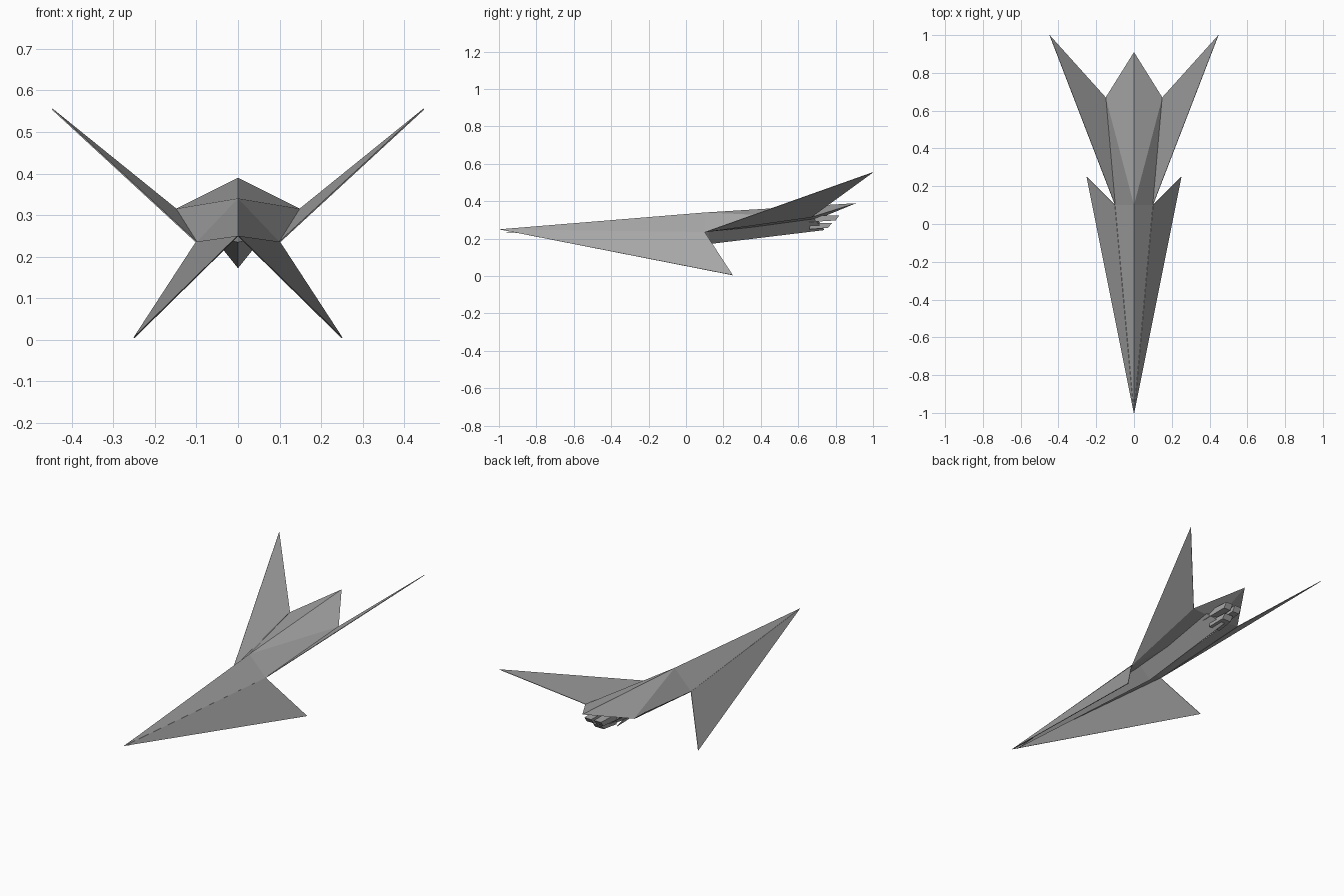
import bpy, bmesh

cube = bpy.data.objects.get("Cube")
if cube:
    bpy.data.objects.remove(cube, do_unlink=True)

grey = bpy.data.materials.new("hull grey")
grey.use_nodes = True
colour = (0.38, 0.38, 0.38, 1)
grey.diffuse_color = colour
grey.node_tree.nodes["Principled BSDF"].inputs["Base Color"].default_value = colour


def half_part(name, points, faces, thickness=0):
    """Build the +x half of a part and mirror it across x = 0."""
    bm = bmesh.new()
    verts = [bm.verts.new(p) for p in points]
    for f in faces:
        bm.faces.new([verts[i] for i in f])
    # complete the part by mirroring, welding the centre line
    copy = bmesh.ops.duplicate(bm, geom=bm.verts[:] + bm.edges[:] + bm.faces[:])["geom"]
    for v in copy:
        if isinstance(v, bmesh.types.BMVert):
            v.co.x *= -1
    bmesh.ops.reverse_faces(bm, faces=[f for f in copy if isinstance(f, bmesh.types.BMFace)])
    bmesh.ops.remove_doubles(bm, verts=bm.verts[:], dist=1e-5)
    bmesh.ops.recalc_face_normals(bm, faces=bm.faces[:])
    mesh = bpy.data.meshes.new(name)
    bm.to_mesh(mesh)
    bm.free()
    mesh.materials.append(grey)
    obj = bpy.data.objects.new(name, mesh)
    bpy.context.collection.objects.link(obj)
    if thickness:
        mod = obj.modifiers.new("Thickness", 'SOLIDIFY')
        mod.thickness = thickness
        mod.offset = 0
    return obj


nose = (0, -1, 0.25)
shoulder = (0.10, 0.10, 0.235)
corner = (0.15, 0.67, 0.315)

# Upper hull: long faceted dart with an overhanging tail point
half_part("hull",
          [nose, (0, 0.10, 0.34), shoulder, corner, (0, 0.91, 0.39),
           (0, 0.10, 0.25), (0, 0.68, 0.295)],
          [(0, 2, 1), (1, 2, 3), (1, 3, 4), (4, 3, 6),
           (2, 5, 6), (2, 6, 3), (0, 5, 2)])

# Wings: lower front pair and upper rear pair
half_part("front_wings", [nose, shoulder, (0.25, 0.25, 0.005)], [(0, 1, 2)], 0.003)
half_part("rear_wings", [shoulder, corner, (0.447, 1.0, 0.555)], [(0, 1, 2)], 0.003)

# Keel: narrow V-shaped underbody
half_part("keel",
          [(0, -0.97, 0.235), (0, 0.13, 0.172), (0.06, 0.12, 0.247), (0, 0.12, 0.255),
           (0, 0.74, 0.246), (0.075, 0.68, 0.308), (0, 0.70, 0.31)],
          [(0, 1, 2), (0, 2, 3), (1, 4, 5, 2), (2, 5, 6, 3), (4, 6, 5)])


# Exhausts: tapered faceted blocks under the tail
def exhaust(name, x0, x1, y0, y1, z0, z1):
    inset = 0.25 * (z1 - z0)
    points = [(x0, y0, z0), (x1, y0, z0), (x1, y0, z1), (x0, y0, z1),
              (x0, y1 - 0.02, z0 + inset), (x1 - inset, y1 - 0.02, z0 + inset),
              (x1 - inset, y1, z1), (x0, y1, z1)]
    half_part(name, points, [(0, 1, 2, 3), (0, 4, 5, 1), (1, 5, 6, 2),
                             (2, 6, 7, 3), (4, 7, 6, 5), (0, 3, 7, 4)])


exhaust("lower_exhaust", 0, 0.035, 0.66, 0.78, 0.25, 0.283)
exhaust("upper_exhausts", 0.008, 0.06, 0.64, 0.82, 0.288, 0.325)
